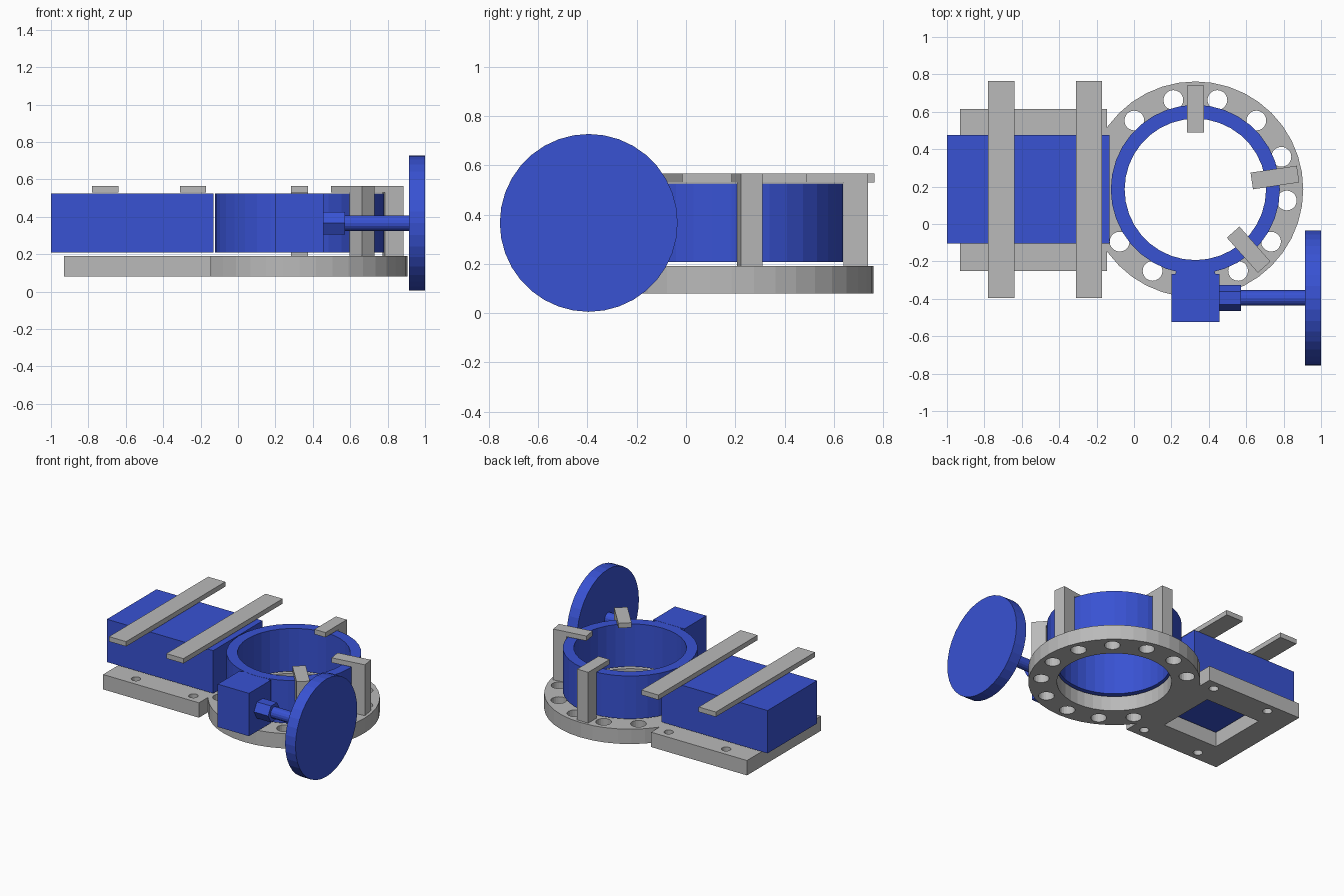
import bpy, bmesh, math
from mathutils import Matrix, Vector

if "Cube" in bpy.data.objects:
    bpy.data.objects.remove(bpy.data.objects["Cube"])


def material(name, rgb):
    m = bpy.data.materials.new(name)
    m.diffuse_color = (*rgb, 1)
    m.use_nodes = True
    m.node_tree.nodes["Principled BSDF"].inputs["Base Color"].default_value = m.diffuse_color
    return m


BLUE = material("blue paint", (0.04, 0.085, 0.65))
GREY = material("grey steel", (0.49, 0.49, 0.49))
CX, CY = 0.328, 0.185          # centre of the ring


def finish(name, bm, mat):
    bmesh.ops.recalc_face_normals(bm, faces=bm.faces)
    me = bpy.data.meshes.new(name)
    bm.to_mesh(me)
    bm.free()
    me.materials.append(mat)
    ob = bpy.data.objects.new(name, me)
    bpy.context.collection.objects.link(ob)
    return ob


def prism(name, pts, lo, hi, mat, along_x=False):
    """Extrude a flat outline along z (or along x, outline given as y, z)."""
    bm = bmesh.new()
    place = (lambda p, h: (h, p[0], p[1])) if along_x else (lambda p, h: (p[0], p[1], h))
    a = [bm.verts.new(place(p, lo)) for p in pts]
    b = [bm.verts.new(place(p, hi)) for p in pts]
    bm.faces.new(a)
    bm.faces.new(b)
    n = len(pts)
    for i in range(n):
        j = (i + 1) % n
        bm.faces.new((a[i], a[j], b[j], b[i]))
    return finish(name, bm, mat)


def circle(cx, cy, r, n=32):
    return [(cx + r * math.cos(2 * math.pi * i / n), cy + r * math.sin(2 * math.pi * i / n))
            for i in range(n)]


def rect(x0, x1, y0, y1):
    return [(x0, y0), (x1, y0), (x1, y1), (x0, y1)]


def boolean(ob, other, op):
    mod = ob.modifiers.new(op, 'BOOLEAN')
    mod.operation = op
    mod.solver = 'EXACT'
    mod.object = other
    bpy.context.view_layer.objects.active = ob
    bpy.ops.object.modifier_apply(modifier=mod.name)
    bpy.data.objects.remove(other)


# Base: round flange joined to a rectangular plate
base = prism("base_flange_plate", circle(CX, CY, 0.577, 40), 0.08, 0.19, GREY)
boolean(base, prism("plate", rect(-0.93, -0.145, -0.25, 0.615), 0.08, 0.19, GREY), 'UNION')

# Openings: main bore, square window, bolt circle and plate corner holes
openings = [circle(CX, CY, 0.385, 40), rect(-0.75, -0.3, -0.04, 0.405)]
for k in range(13):
    a = math.radians(90) + (k + 0.5) * 2 * math.pi / 13
    if k not in (2, 3):        # none where the plate joins
        openings.append(circle(CX + 0.492 * math.cos(a), CY + 0.492 * math.sin(a), 0.053, 20))
for x in (-0.71, -0.24):
    for y in (-0.18, 0.545):
        openings.append(circle(x, y, 0.032, 16))
for pts in openings:
    boolean(base, prism("cutter", pts, 0.0, 0.3, GREY), 'DIFFERENCE')

# Ring: square-section tube with flat facets
bm = bmesh.new()
loops = [[bm.verts.new((x, y, z)) for x, y in circle(CX, CY, r, 36)]
         for r, z in ((0.452, 0.208), (0.452, 0.525), (0.378, 0.525), (0.378, 0.208))]
for i in range(4):
    p, q = loops[i], loops[(i + 1) % 4]
    for k in range(36):
        m = (k + 1) % 36
        bm.faces.new((p[k], p[m], q[m], q[k]))
finish("ring", bm, BLUE)

# Long block beside the ring with two clamp bars above it
prism("side_block", rect(-1.0, -0.13, -0.105, 0.475), 0.208, 0.525, BLUE)
for i, x in enumerate((-0.71, -0.24)):
    prism(f"clamp_bar_{i + 1}", rect(x - 0.07, x + 0.07, -0.395, 0.765), 0.53, 0.566, GREY)

# L-shaped clips: a post outside the ring and an arm over its rim
for i, deg in enumerate((90, 8.5, -48.5)):
    profile = [(0.455, 0.19), (0.555, 0.19), (0.555, 0.566), (0.305, 0.566),
               (0.305, 0.53), (0.455, 0.53)]
    clip = prism(f"rim_clip_{i + 1}", profile, -0.045, 0.045, GREY, along_x=True)
    clip.data.transform(Matrix.Translation((CX, CY, 0))
                        @ Matrix.Rotation(math.radians(deg - 90), 4, 'Z'))

# Gearbox with a flared neck into the ring
prism("gearbox", rect(0.2, 0.456, -0.523, -0.268), 0.208, 0.525, BLUE)
prism("gearbox_neck", [(0.22, -0.268), (0.436, -0.268), (0.41, -0.2), (0.246, -0.2)],
      0.208, 0.524, BLUE)

# Handwheel, shaft and hex nut
SY, SZ = -0.395, 0.366
prism("hex_nut", circle(SY, SZ, 0.07, 6), 0.456, 0.572, BLUE, along_x=True)
prism("shaft", circle(SY, SZ, 0.041, 16), 0.572, 0.916, BLUE, along_x=True)
prism("handwheel", circle(SY, SZ, 0.361, 36), 0.915, 1.0, BLUE, along_x=True)
